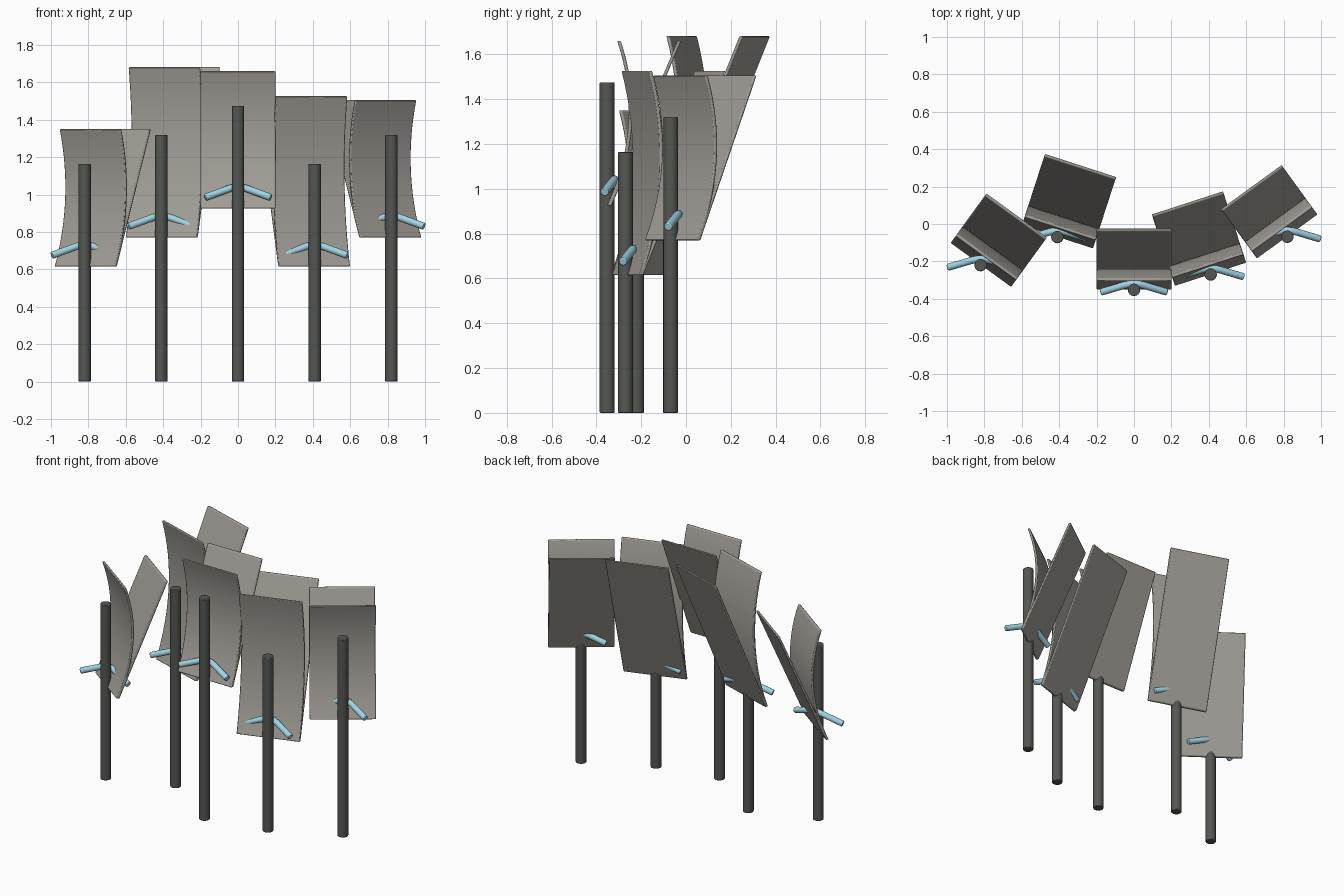
import bpy, bmesh, math
from mathutils import Vector

if "Cube" in bpy.data.objects:
    bpy.data.objects.remove(bpy.data.objects["Cube"])

def material(name, rgb):
    m = bpy.data.materials.new(name)
    m.diffuse_color = (*rgb, 1)
    m.use_nodes = True
    m.node_tree.nodes["Principled BSDF"].inputs["Base Color"].default_value = m.diffuse_color
    return m

DARK = material("dark_metal", (0.09, 0.095, 0.085))
STONE = material("warm_grey", (0.36, 0.34, 0.31))
BLUE = material("pale_blue", (0.36, 0.66, 0.78))

def finish(ob, mat, bevel=0.0):
    ob.data.materials.append(mat)
    bpy.ops.object.select_all(action='DESELECT')
    ob.select_set(True)
    bpy.context.view_layer.objects.active = ob
    if bevel:
        mod = ob.modifiers.new("bevel", 'BEVEL')
        mod.width, mod.segments, mod.limit_method = bevel, 2, 'ANGLE'
        mod.angle_limit = math.radians(50)
    bpy.ops.object.shade_smooth_by_angle(angle=math.radians(40))

def new_object(name, bm):
    bmesh.ops.recalc_face_normals(bm, faces=bm.faces)
    me = bpy.data.meshes.new(name)
    bm.to_mesh(me)
    bm.free()
    ob = bpy.data.objects.new(name, me)
    bpy.context.collection.objects.link(ob)
    return ob

def sheet(name, curve, height, thick=0.016, half=0.2, steps=16):
    """Thick sheet, its side profile given by curve(t) = depth, extruded in x."""
    ts = [i / steps for i in range(steps + 1)]
    profile = [(curve(t), t * height) for t in ts]
    profile += [(curve(t) + thick, t * height) for t in reversed(ts)]
    bm = bmesh.new()
    rows = [[bm.verts.new((x, y, z)) for y, z in profile] for x in (-half, half)]
    n = len(profile)
    for i in range(n):
        j = (i + 1) % n
        bm.faces.new((rows[0][i], rows[0][j], rows[1][j], rows[1][i]))
    # side walls as quad strips
    for r in rows:
        for i in range(steps):
            bm.faces.new((r[i], r[i + 1], r[n - 2 - i], r[n - 1 - i]))
    return new_object(name, bm)

def tube(name, path, radius, sides=16):
    """Round bar swept along a path lying across x."""
    bm = bmesh.new()
    rings = []
    for i, p in enumerate(path):
        d = (path[min(i + 1, len(path) - 1)] - path[max(i - 1, 0)]).normalized()
        u = d.cross(Vector((0, 1, 0))).normalized()
        v = d.cross(u)
        rings.append([bm.verts.new(p + radius * (u * math.cos(a) + v * math.sin(a)))
                      for a in (2 * math.pi * k / sides for k in range(sides))])
    for a, b in zip(rings, rings[1:]):
        for k in range(sides):
            l = (k + 1) % sides
            bm.faces.new((a[k], a[l], b[l], b[k]))
    bm.faces.new(rings[0])
    bm.faces.new(rings[-1])
    return new_object(name, bm)

# x, y, post height, panel scale, panel turn in degrees
stands = [(-0.82, -0.22, 1.165, 1.0, -36), (-0.41, -0.07, 1.32, 1.24, -18),
          (0.0, -0.352, 1.475, 1.0, 0), (0.41, -0.27, 1.165, 1.24, 18),
          (0.82, -0.068, 1.32, 1.0, 36)]

for x, y, top, s, turn in stands:
    # upright post
    bpy.ops.mesh.primitive_cylinder_add(vertices=32, radius=0.033, depth=top,
                                        location=(x, y, top / 2))
    post = bpy.context.object
    post.name = "post"
    finish(post, DARK, 0.004)

    # pair of sheets opening upward: curved front, straight leaning back
    front = sheet("front_panel", lambda t: 0.045 * t + 0.29 * t * (1 - t), 0.735 * s)
    back = sheet("back_panel", lambda t: 0.004 + 0.31 * s * t, 0.735 * s)
    for ob in (front, back):
        ob.location = (x, y, top - 0.55)
        ob.rotation_euler.z = math.radians(turn)
        finish(ob, STONE, 0.005)

    # bent crossbar through the post
    arm = [(0.175, -0.012, -0.49), (0.05, 0.025, -0.444), (0.025, 0.031, -0.437)]
    path = [Vector((-a, b, c)) for a, b, c in arm] + [Vector((0, 0.033, -0.434))]
    path += [Vector(p) for p in reversed(arm)]
    bar = tube("crossbar", path, 0.019)
    bar.location = (x, y, top)
    finish(bar, BLUE, 0.004)
